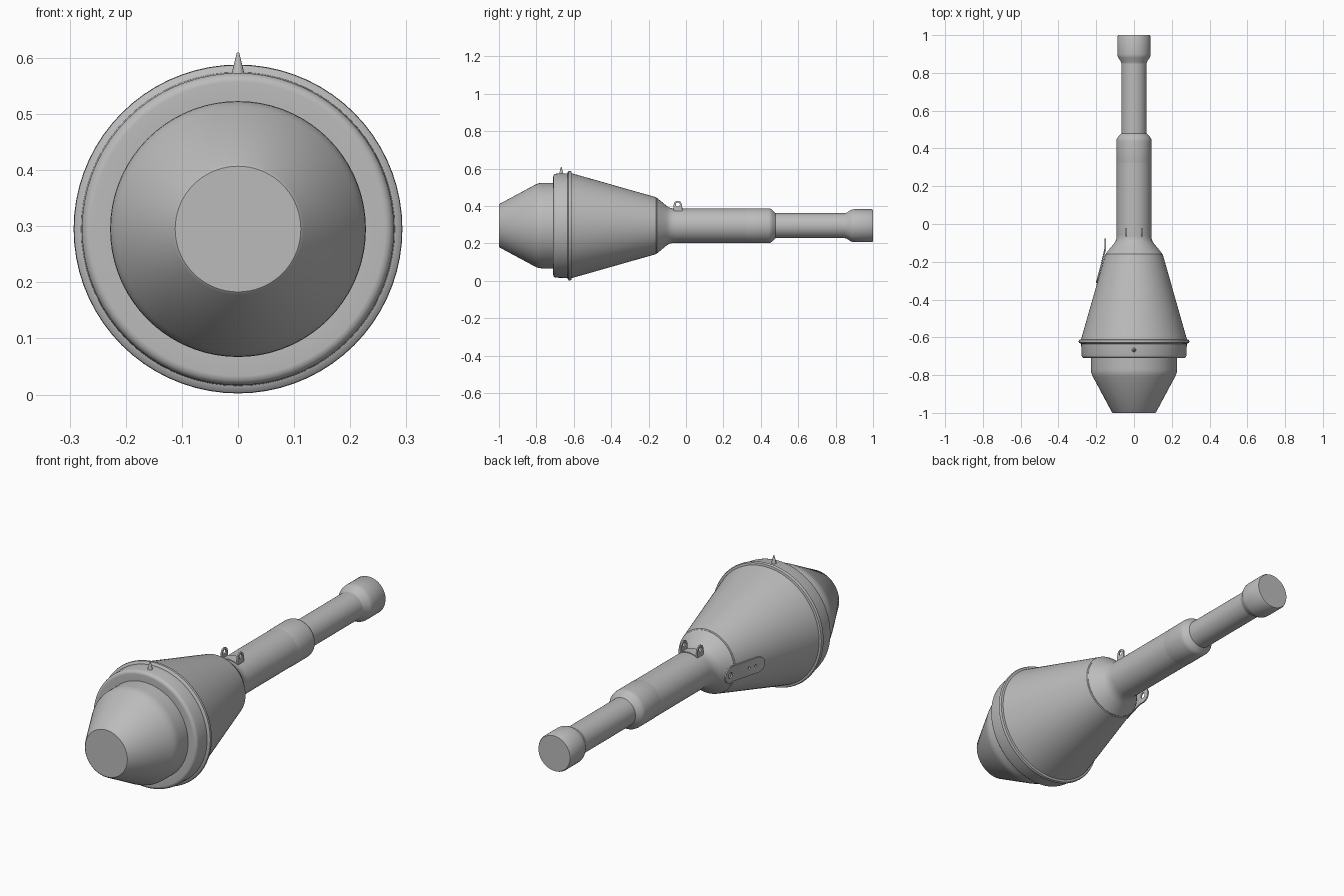
import bpy, bmesh, math
from mathutils import Vector

AXIS_Z = 0.295
SEGMENTS = 72

cube = bpy.data.objects.get("Cube")
if cube:
    bpy.data.objects.remove(cube, do_unlink=True)

grey = bpy.data.materials.new("plain_grey")
grey.use_nodes = True
grey.diffuse_color = (0.5, 0.5, 0.5, 1)
grey.node_tree.nodes["Principled BSDF"].inputs["Base Color"].default_value = (0.5, 0.5, 0.5, 1)


def finish(name, bm, angle=35):
    """Turn a bmesh into a shaded, coloured object."""
    bmesh.ops.recalc_face_normals(bm, faces=bm.faces)
    mesh = bpy.data.meshes.new(name)
    bm.to_mesh(mesh)
    bm.free()
    mesh.materials.append(grey)
    obj = bpy.data.objects.new(name, mesh)
    bpy.context.collection.objects.link(obj)
    bpy.ops.object.select_all(action='DESELECT')
    obj.select_set(True)
    bpy.context.view_layer.objects.active = obj
    bpy.ops.object.shade_smooth_by_angle(angle=math.radians(angle))
    return obj


def lathe(name, profile):
    """Closed solid of revolution about the y axis from (y, radius) pairs."""
    bm = bmesh.new()
    rings = []
    for y, r in profile:
        ring = []
        for i in range(SEGMENTS):
            a = math.tau * i / SEGMENTS
            ring.append(bm.verts.new((r * math.sin(a), y, AXIS_Z + r * math.cos(a))))
        rings.append(ring)
    for a, b in zip(rings, rings[1:]):
        for i in range(SEGMENTS):
            j = (i + 1) % SEGMENTS
            bm.faces.new((a[i], a[j], b[j], b[i]))
    bm.faces.new(rings[0])
    bm.faces.new(rings[-1])
    return finish(name, bm)


def arc(cx, cy, r, start, end, steps=10):
    """Points on a circular arc, angles in degrees."""
    angles = [math.radians(start + (end - start) * i / steps) for i in range(steps + 1)]
    return [(cx + r * math.cos(a), cy + r * math.sin(a)) for a in angles]


def slab(name, outer, holes, place, thickness):
    """Flat outline with holes, mapped by place(u, v, w) and given thickness."""
    bm = bmesh.new()
    edges = []
    for loop in [outer] + holes:
        vs = [bm.verts.new((u, v, 0)) for u, v in loop]
        edges += [bm.edges.new((vs[i - 1], vs[i])) for i in range(len(vs))]
    bmesh.ops.triangle_fill(bm, edges=edges, use_beauty=True, use_dissolve=False)
    ext = bmesh.ops.extrude_face_region(bm, geom=bm.faces[:], use_keep_orig=True)
    for v in ext["geom"]:
        if isinstance(v, bmesh.types.BMVert):
            v.co.z = thickness
    for v in bm.verts:
        v.co = place(*v.co)
    return finish(name, bm)


def circle(cx, cy, r, n=14):
    return arc(cx, cy, r, 0, 360 * (n - 1) / n, n - 1)


# Nose: flat tip, cone and short straight band
lathe("nose", [(-1, 0.112), (-0.996, 0.117), (-0.81, 0.217), (-0.8, 0.222),
               (-0.785, 0.227), (-0.77, 0.228), (-0.69, 0.228)])

# Collar: rounded front lip
lathe("collar", [(-0.70, 0.2), (-0.71, 0.262), (-0.708, 0.27),
                 (-0.702, 0.276), (-0.695, 0.278), (-0.62, 0.28)])

# Thin raised rim where collar and rear cone meet
lathe("rim", [(-0.635, 0.276), (-0.633, 0.285), (-0.627, 0.292),
              (-0.62, 0.293), (-0.613, 0.29), (-0.61, 0.276)])

# Long tapering rear cone
lathe("rear_cone", [(-0.625, 0.283), (-0.61, 0.28), (-0.16, 0.152), (-0.157, 0.148)])

# Shoulder curving into the tube
lathe("shoulder", [(-0.162, 0.148), (-0.155, 0.148), (-0.13, 0.128), (-0.105, 0.107),
                   (-0.09, 0.097), (-0.075, 0.093), (-0.06, 0.092)])

# Main tube, sleeve, thin tail tube and flared end
lathe("main_tube", [(-0.1, 0.092), (0.33, 0.092)])
lathe("sleeve", [(0.325, 0.092), (0.33, 0.093), (0.44, 0.093), (0.452, 0.091),
                 (0.462, 0.084), (0.475, 0.071), (0.48, 0.066)])
lathe("tail_tube", [(0.46, 0.067), (0.88, 0.067)])
lathe("tail_flare", [(0.85, 0.067), (0.86, 0.07), (0.88, 0.083), (0.89, 0.087),
                     (0.9, 0.088), (0.993, 0.088), (1, 0.084)])

# Pointed front sight on the collar
bm = bmesh.new()
bmesh.ops.create_cone(bm, cap_ends=True, segments=20, radius1=0.0125, radius2=0.002, depth=0.042)
bmesh.ops.translate(bm, verts=bm.verts, vec=(0, -0.667, 0.589))
finish("front_sight", bm)

# Pair of pierced lugs on the tube
lug = [(-0.068, 0.36), (-0.02, 0.36)] + arc(-0.044, 0.406, 0.022, 0, 180)
for side, label in ((1, "left"), (-1, "right")):
    slab(label + "_lug", lug, [circle(-0.044, 0.408, 0.011)],
         lambda u, v, w: Vector((side * (0.039 + w), u, v)), 0.007)

# Curved saddle joining the lugs
top = arc(0, AXIS_Z, 0.096, 63, 117)
bottom = arc(0, AXIS_Z, 0.088, 117, 63)
slab("lug_saddle", top + bottom, [], lambda u, v, w: Vector((u, w - 0.068, v)), 0.048)


# Pierced bracket plate lying on the right of the cone, straightened past its end
def on_cone(u, v, w):
    lean = 0.27 * max(0, -u - 0.14)
    return Vector((-0.149 - lean - w, u, AXIS_Z - 0.01 + v))


outline = arc(-0.115, 0, 0.037, -90, 90) + [(-0.14, 0.037)] \
    + arc(-0.275, 0, 0.037, 90, 270) + [(-0.14, -0.037)]
holes = [circle(-0.115, 0, 0.014), circle(-0.225, 0, 0.006), circle(-0.26, 0, 0.006)]
slab("side_bracket", outline, holes, on_cone, 0.007)
